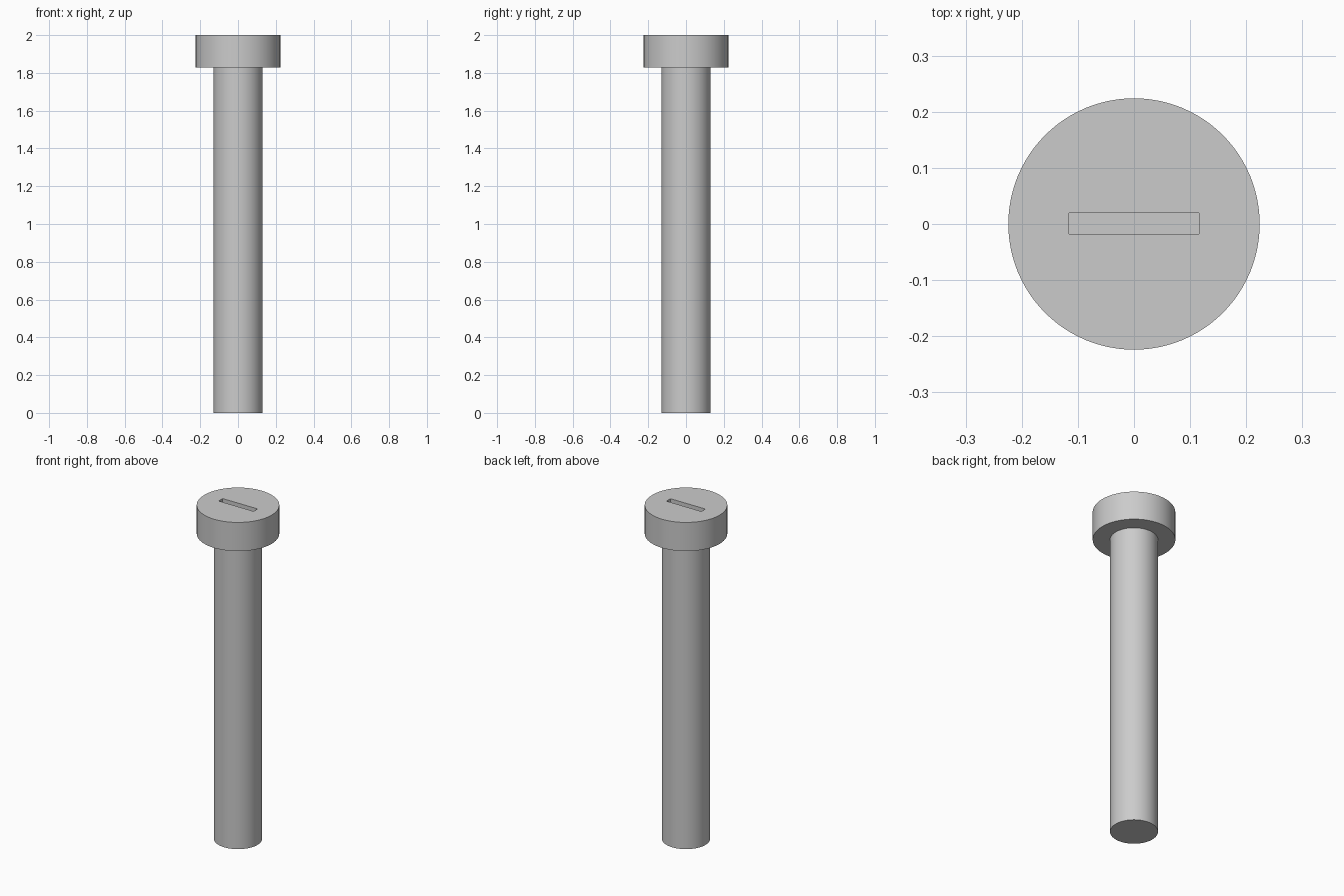
import bpy, bmesh, math
from mathutils import Matrix

cube = bpy.data.objects.get("Cube")
if cube:
    bpy.data.objects.remove(cube, do_unlink=True)

SEGMENTS = 96
HEAD_R, SHANK_R = 0.224, 0.13
HEAD_Z, TOP_Z = 1.828, 2.0
SLOT_LENGTH, SLOT_WIDTH, SLOT_DEPTH = 0.231, 0.038, 0.05

steel = bpy.data.materials.new("steel_grey")
steel.use_nodes = True
colour = (0.6, 0.6, 0.6, 1)
steel.diffuse_color = colour
steel.node_tree.nodes["Principled BSDF"].inputs["Base Color"].default_value = colour


def make_object(name, bm):
    bmesh.ops.recalc_face_normals(bm, faces=bm.faces)
    mesh = bpy.data.meshes.new(name)
    bm.to_mesh(mesh)
    bm.free()
    mesh.materials.append(steel)
    obj = bpy.data.objects.new(name, mesh)
    bpy.context.collection.objects.link(obj)
    return obj


# Shank and head turned from one stepped profile
bm = bmesh.new()
profile = [(SHANK_R, 0), (SHANK_R, HEAD_Z), (HEAD_R, HEAD_Z), (HEAD_R, TOP_Z)]
rings = [[bm.verts.new((r * math.cos(a), r * math.sin(a), z))
          for a in (math.tau * i / SEGMENTS for i in range(SEGMENTS))]
         for r, z in profile]
for low, high in zip(rings, rings[1:]):
    for i in range(SEGMENTS):
        j = (i + 1) % SEGMENTS
        bm.faces.new((low[i], low[j], high[j], high[i]))
bm.faces.new(rings[0])
bm.faces.new(rings[-1])
bolt = make_object("bolt_body", bm)

# Driver slot cut into the head
bm = bmesh.new()
bmesh.ops.create_cube(bm, size=1, matrix=Matrix.Translation((0, 0.001, TOP_Z))
                      @ Matrix.Diagonal((SLOT_LENGTH, SLOT_WIDTH, 2 * SLOT_DEPTH, 1)))
cutter = make_object("slot_cutter", bm)
cutter.hide_render = True
slot = bolt.modifiers.new("driver_slot", "BOOLEAN")
slot.operation = "DIFFERENCE"
slot.solver = "EXACT"
slot.object = cutter

bpy.ops.object.select_all(action="DESELECT")
bolt.select_set(True)
bpy.context.view_layer.objects.active = bolt
bpy.ops.object.modifier_apply(modifier=slot.name)
bpy.data.objects.remove(cutter, do_unlink=True)
bpy.ops.object.shade_smooth_by_angle(angle=math.radians(30))
